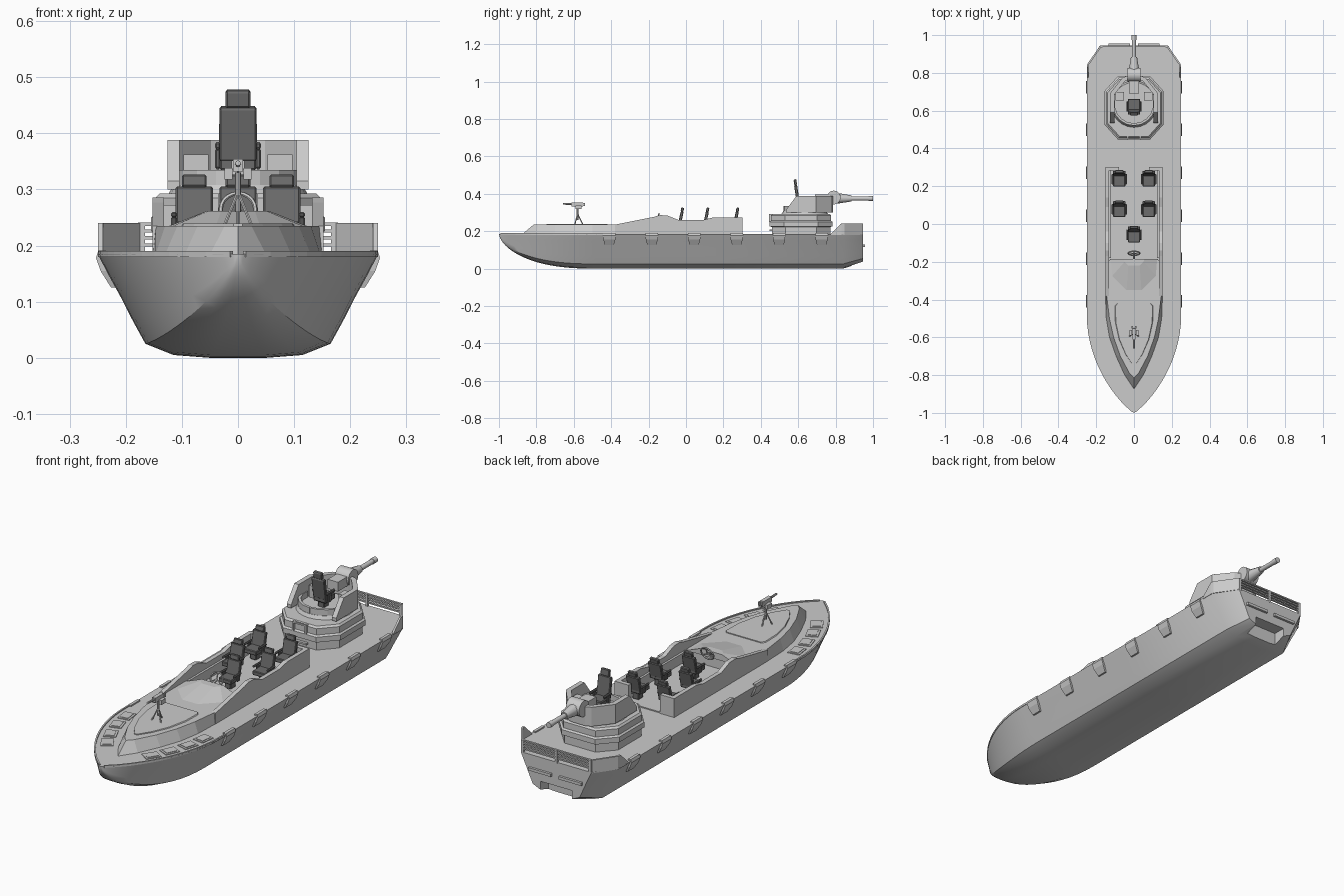
import bpy, bmesh, math
from mathutils import Vector, Matrix

if "Cube" in bpy.data.objects:
    bpy.data.objects.remove(bpy.data.objects["Cube"])

dark = bpy.data.materials.new("dark_grey")
dark.diffuse_color = (0.15, 0.15, 0.15, 1)
dark.use_nodes = True
dark.node_tree.nodes["Principled BSDF"].inputs["Base Color"].default_value = dark.diffuse_color


def mesh(name, verts, faces, smooth=False):
    bm = bmesh.new()
    vs = [bm.verts.new(v) for v in verts]
    for f in faces:
        bm.faces.new([vs[i] for i in f])
    bmesh.ops.remove_doubles(bm, verts=bm.verts, dist=1e-5)
    bmesh.ops.dissolve_degenerate(bm, edges=bm.edges, dist=1e-5)
    return finish(name, bm, smooth)


def finish(name, bm, smooth=False):
    bmesh.ops.recalc_face_normals(bm, faces=bm.faces)
    me = bpy.data.meshes.new(name)
    bm.to_mesh(me)
    bm.free()
    ob = bpy.data.objects.new(name, me)
    bpy.context.collection.objects.link(ob)
    if smooth:
        bpy.ops.object.select_all(action='DESELECT')
        ob.select_set(True)
        bpy.context.view_layer.objects.active = ob
        bpy.ops.object.shade_smooth_by_angle(angle=math.radians(32))
    return ob


def loft(name, rings, smooth=False):
    n = len(rings[0])
    faces = [(a*n+i, a*n+(i+1) % n, (a+1)*n+(i+1) % n, (a+1)*n+i)
             for a in range(len(rings)-1) for i in range(n)]
    faces += [tuple(range(n)), tuple(range((len(rings)-1)*n, len(rings)*n))]
    return mesh(name, [p for r in rings for p in r], faces, smooth)


def add_box(bm, lo, hi, rot=None):
    lo, hi = Vector(lo), Vector(hi)
    m = Matrix.Translation((lo+hi)/2) @ (rot or Matrix()) @ Matrix.Diagonal((*(hi-lo), 1))
    bmesh.ops.create_cube(bm, size=1, matrix=m)


def boxes(name, items):
    bm = bmesh.new()
    for it in items:
        add_box(bm, *it)
    return finish(name, bm)


def rod(name, a, b, r1, r2=None, n=12):
    a, b = Vector(a), Vector(b)
    d = b - a
    bm = bmesh.new()
    m = Matrix.Translation((a+b)/2) @ d.to_track_quat('Z', 'Y').to_matrix().to_4x4()
    bmesh.ops.create_cone(bm, cap_ends=True, segments=n, radius1=r1,
                          radius2=r1 if r2 is None else r2, depth=d.length, matrix=m)
    return finish(name, bm, True)


def wall(name, pts, t):
    # standing plate along (x, y, z bottom, z top) points
    v = [p for x, y, a, b in pts for p in ((x, y, a), (x, y, b))]
    ob = mesh(name, v, [(2*i, 2*i+2, 2*i+3, 2*i+1) for i in range(len(pts)-1)])
    mod = ob.modifiers.new("thick", 'SOLIDIFY')
    mod.thickness, mod.offset, mod.use_even_offset = t, 0, True
    return ob


def walls(name, pts, t):
    for s, side in ((1, "right"), (-1, "left")):
        wall(f"{name}_{side}", [(s*x, y, a, b) for x, y, a, b in pts], t)


def symmetric(half, z):
    return [(x, y, z) for x, y in half] + [(-x, y, z) for x, y in reversed(half)]


# Hull: one cross-section, scaled along the length
DECK = 0.185
section = [(0.25, 0.185), (0.232, 0.15), (0.21, 0.11), (0.187, 0.065),
           (0.165, 0.025), (0.115, 0.005), (0.05, 0.0)]


def half_width(y):
    u = min(1, (y + 1) / 0.52)
    return 0.25 * (1 - (1 - u)**2)**0.85


def station(y, w, d):
    h = [(x*w/0.25, y, DECK-(DECK-z)*d) for x, z in section]
    return h + [(-x, yy, z) for x, yy, z in reversed(h)]


rings = []
for i in range(17):
    u = (i/16)**1.6
    y = -1 + 0.52*u
    rings.append(station(y, half_width(y), (1-(1-u)**2.5)**0.6))
rings += [station(0.2, 0.25, 1), station(0.84, 0.25, 1), station(0.945, 0.18, 0.82)]
hull = loft("hull", rings, True)
cutter = boxes("transom_cutter", [((-0.08, 0.885, -0.1), (0.08, 1.1, 0.075))])
cutter.hide_render = True
cutter.hide_set(True)
cut = hull.modifiers.new("notch", 'BOOLEAN')
cut.object, cut.operation = cutter, 'DIFFERENCE'

# Raised rim of the bow
for s in (1, -1):
    ys = [-0.99 + 0.04*i for i in range(15)]
    wall(f"bow_rim_{s}", [(s*(half_width(y)-0.004), y, 0.18, 0.19) for y in ys], 0.007)

# Stern bulwark, rails and transom steps
walls("stern_bulwark", [(0.245, 0.775, 0.18, 0.187), (0.245, 0.83, 0.18, 0.24),
                        (0.243, 0.845, 0.18, 0.24), (0.177, 0.94, 0.18, 0.24)], 0.009)
boxes("stern_rails",
      [((-0.178, 0.936, z), (0.178, 0.945, z+0.006)) for z in (0.198, 0.211, 0.223, 0.235)] +
      [((x-0.006, 0.935, 0.18), (x+0.006, 0.946, 0.241)) for x in (-0.172, 0, 0.172)])
boxes("transom_steps", [((a, 0.94, 0.115), (a+0.115, 0.956, 0.128)) for a in (-0.135, 0.02)])

# Side fenders
for s in (1, -1):
    for k in range(6):
        y = -0.41 + 0.227*k
        r = []
        for x0, x1, z, hy in ((0.205, 0.226, 0.125, 0.024), (0.225, 0.245, 0.155, 0.032),
                              (0.235, 0.253, 0.178, 0.033), (0.235, 0.249, 0.191, 0.033)):
            r.append([(s*x0, y-hy, z), (s*x1, y-hy, z), (s*x1, y+hy, z), (s*x0, y+hy, z)])
        loft(f"fender_{s}_{k}", r)

# Tread plates on the bow deck
for s in (1, -1):
    for k, (x, y, a) in enumerate(((0.195, -0.53, 8), (0.18, -0.62, 17),
                                   (0.15, -0.71, 25), (0.113, -0.79, 33))):
        rot = Matrix.Rotation(math.radians(-s*a), 4, 'Z')
        boxes(f"tread_plate_{s}_{k}", [((s*x-0.027, y-0.034, 0.184), (s*x+0.027, y+0.034, 0.188), rot),
                                       ((s*x-0.018, y-0.025, 0.187), (s*x+0.018, y+0.025, 0.190), rot)])

# Foredeck cabin with sloping sides
base = [(0.152, -0.19), (0.152, -0.36), (0.147, -0.5), (0.13, -0.6), (0.095, -0.7), (0.05, -0.8), (0, -0.875)]
top = [(0.15, -0.19), (0.147, -0.36), (0.13, -0.5), (0.108, -0.6), (0.072, -0.7), (0.024, -0.79), (0, -0.815)]
loft("foredeck", [symmetric(base, 0.184), symmetric(top, 0.235)])
hatch = [(0.09, -0.42), (0.102, -0.435), (0.1, -0.52), (0.08, -0.61), (0.045, -0.69), (0.008, -0.745)]
loft("foredeck_hatch", [symmetric(hatch, 0.234), symmetric([(x*0.96, y) for x, y in hatch], 0.239)])
loft("dashboard_hood", [symmetric([(0.128, -0.185), (0.12, -0.28), (0.04, -0.36)], 0.233),
                        symmetric([(0.055, -0.185), (0.05, -0.2), (0.03, -0.22)], 0.262)])

# Cockpit sides, floor and inner ledges
walls("cockpit_side", [(0.142, -0.38, 0.185, 0.235), (0.142, -0.17, 0.185, 0.277),
                       (0.142, -0.14, 0.185, 0.286), (0.142, -0.1, 0.185, 0.284),
                       (0.142, -0.04, 0.185, 0.26), (0.142, 0.09, 0.185, 0.26),
                       (0.142, 0.14, 0.185, 0.272), (0.142, 0.293, 0.185, 0.272),
                       (0.08, 0.293, 0.185, 0.272)], 0.02)
boxes("cockpit_floor", [((-0.135, -0.19, 0.184), (0.135, 0.3, 0.19))])
boxes("cockpit_ledges", [((min(s*0.122, s*0.136), -0.18, 0.185),
                          (max(s*0.122, s*0.136), 0.29, 0.235)) for s in (1, -1)])

# Steering wheel
c, tilt = Vector((0, -0.155, 0.264)), Matrix.Rotation(math.radians(70), 4, 'X')
ringp = [[c + tilt @ Vector(((0.031+0.004*math.cos(b))*math.cos(a), (0.031+0.004*math.cos(b))*math.sin(a),
          0.004*math.sin(b))) for b in [math.tau*j/6 for j in range(6)]]
         for a in [math.tau*i/20 for i in range(21)]]
loft("steering_wheel", ringp, True)
for k in range(3):
    a = math.radians(90+120*k)
    rod(f"wheel_spoke_{k}", c, c + tilt @ Vector((0.03*math.cos(a), 0.03*math.sin(a), 0)), 0.003, n=6)
rod("steering_column", c, (0, -0.2, 0.245), 0.006, n=8)


# Seats facing -y, turned and stretched where needed
def seat(name, x, y, z, turn=0, tall=1):
    bm = bmesh.new()
    lean = Matrix.Rotation(math.radians(-12), 4, 'X')
    add_box(bm, (-0.016, -0.025, 0), (0.016, 0.012, 0.035))
    add_box(bm, (-0.032, -0.047, 0.033), (0.032, 0.022, 0.053))
    add_box(bm, (-0.033, 0.014, 0.045), (0.033, 0.03, 0.115), lean)
    add_box(bm, (-0.022, 0.023, 0.113), (0.022, 0.038, 0.136), lean)
    for s in (1, -1):
        add_box(bm, (s*0.036-0.005, -0.035, 0.06), (s*0.036+0.005, 0.02, 0.07))
        add_box(bm, (s*0.036-0.005, -0.01, 0.035), (s*0.036+0.005, 0.01, 0.062))
    bmesh.ops.bevel(bm, geom=bm.edges[:], offset=0.003, segments=1, affect='EDGES')
    bm.transform(Matrix.Translation((x, y, z)) @ Matrix.Rotation(turn, 4, 'Z') @ Matrix.Diagonal((1, 1, tall, 1)))
    finish(name, bm).data.materials.append(dark)


seat("driver_seat", 0, -0.05, 0.19)
for s in (1, -1):
    for k, y in enumerate((0.085, 0.245)):
        seat(f"crew_seat_{s}_{k}", s*0.078, y, 0.19)
seat("gunner_seat", 0, 0.615, 0.287, math.pi, 1.4)

# Bow machine gun on a tripod
for k in range(3):
    a = math.radians(90+120*k)
    rod(f"tripod_leg_{k}", (0, -0.58, 0.295), (0.028*math.cos(a), -0.58+0.028*math.sin(a), 0.236), 0.003, n=6)
rod("tripod_post", (0, -0.58, 0.26), (0, -0.58, 0.33), 0.005, n=8)
boxes("bow_gun_body", [((-0.009, -0.612, 0.332), (0.009, -0.552, 0.354)),
                       ((-0.024, -0.59, 0.318), (-0.01, -0.56, 0.338)),
                       ((0.01, -0.59, 0.318), (0.024, -0.56, 0.338)),
                       ((-0.012, -0.552, 0.335), (-0.006, -0.54, 0.352)),
                       ((0.006, -0.552, 0.335), (0.012, -0.54, 0.352))])
rod("bow_gun_barrel", (0, -0.61, 0.345), (0, -0.658, 0.347), 0.005, n=8)

# Turret base: stacked octagons
octo = [(0.085, -0.168), (0.155, -0.09), (0.155, 0.09), (0.085, 0.168)]


def oct_ring(k, z):
    return symmetric([(x*k, 0.615+y*k) for x, y in octo], z)


loft("turret_base", [oct_ring(0.93, 0.184), oct_ring(0.93, 0.222), oct_ring(1, 0.226),
                     oct_ring(1, 0.25), oct_ring(0.95, 0.256), oct_ring(0.95, 0.285), oct_ring(0.9, 0.293)])
boxes("turret_steps", [((-0.035, 0.445, 0.286), (0.035, 0.453, 0.293))] +
      [((x-0.004, 0.445, 0.25), (x+0.004, 0.462, 0.292)) for x in (-0.032, 0.032)] +
      [((-0.035, 0.446, 0.2), (0.035, 0.462, 0.208))])

# Turntable and gun shield
rod("turntable", (0, 0.635, 0.29), (0, 0.635, 0.308), 0.125, 0.115, 24)
arc = [math.radians(a) for a in range(-90, 11, 20)]
walls("turntable_rim", [(0.108*math.cos(a), 0.635+0.108*math.sin(a), 0.3, 0.335) for a in arc], 0.012)
walls("gun_shield", [(0.115, 0.535, 0.3, 0.315), (0.115, 0.59, 0.3, 0.388), (0.115, 0.69, 0.3, 0.388),
                     (0.055, 0.765, 0.3, 0.388), (0.03, 0.775, 0.3, 0.388)], 0.022)
boxes("shield_front", [((-0.035, 0.765, 0.3), (0.035, 0.785, 0.355))])
boxes("ammo_boxes", [((s*0.075-0.022, 0.655, 0.305), (s*0.075+0.022, 0.7, 0.362)) for s in (1, -1)])

# Main gun
rod("gun_mantlet", (-0.034, 0.79, 0.38), (0.034, 0.79, 0.38), 0.037, n=16)
boxes("gun_breech", [((-0.026, 0.69, 0.352), (0.026, 0.79, 0.395))])
rod("gun_sleeve", (0, 0.8, 0.376), (0, 0.885, 0.375), 0.03, 0.016)
rod("gun_barrel", (0, 0.87, 0.375), (0, 1.0, 0.375), 0.011)
rod("gun_muzzle", (0, 0.975, 0.375), (0, 1.0, 0.375), 0.013)
